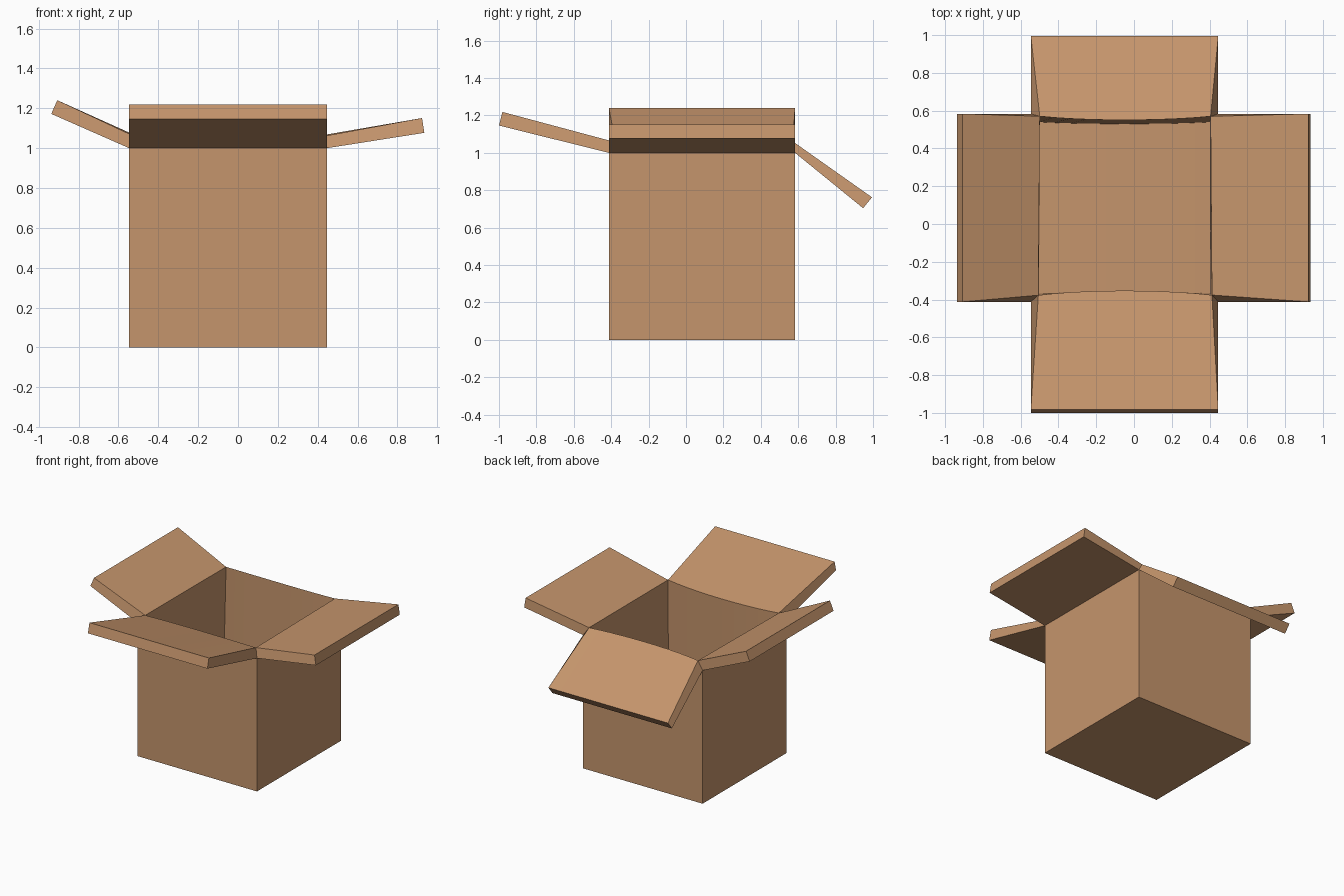
import bpy, bmesh
from mathutils import Vector as V

if "Cube" in bpy.data.objects:
    bpy.data.objects.remove(bpy.data.objects["Cube"])

X0, X1, Y0, Y1, H, T = -0.546, 0.446, -0.412, 0.583, 1.0, 0.075
SEGS = 10

# outer lower edge of each flap tip: (distance along its axis, height)
TIPS = {"left": (-0.937, 1.172), "right": (0.935, 1.077),
        "front": (-1.0, 1.146), "back": (0.947, 0.704)}
WALL = {"left": V((1, 0, 0)), "right": V((-1, 0, 0)),
        "front": V((0, 1, 0)), "back": V((0, -1, 0))}
HINGE = {"left": X0, "right": X1, "front": Y0, "back": Y1}
UP = V((0, 0, 1))


def flap_normal(side):
    """Upward normal of a flap."""
    out = -WALL[side]
    run = abs(TIPS[side][0] - HINGE[side])
    rise = TIPS[side][1] - H
    return (UP * run - out * rise).normalized()


FLAP = {s: flap_normal(s) for s in TIPS}


def offset(sides, level):
    """Inward thickness offset shared by the panels meeting at a point."""
    total = V((0, 0, 0))
    for s in sides:
        total += WALL[s]
        if level == "hinge":
            total += FLAP[s]
    if level == "bottom":
        total += UP
    return total.normalized() * T


def row(side, level):
    """Outer and inner points along one edge of a side."""
    along_x = side in ("front", "back")
    ends = ("left", "right") if along_x else ("front", "back")
    n = SEGS if along_x else 1
    d, z = TIPS[side] if level == "tip" else (HINGE[side], 0 if level == "bottom" else H)
    outer, inner = [], []
    for i in range(n + 1):
        f = i / n
        a = HINGE[ends[0]] * (1 - f) + HINGE[ends[1]] * f
        p = V((a, d, z)) if along_x else V((d, a, z))
        if level == "tip":
            off = FLAP[side] * T
        else:
            off = offset((side, ends[0]), level).lerp(offset((side, ends[1]), level), f)
            off = off.lerp(offset((side,), level), 4 * f * (1 - f))  # gentle bow
        outer.append(p)
        inner.append(p + off)
    return outer, inner


bm = bmesh.new()


def quad(*pts):
    bm.faces.new([bm.verts.new(p) for p in pts])


def strip(a, b):
    for i in range(len(a) - 1):
        quad(a[i], a[i + 1], b[i + 1], b[i])


# walls and open flaps
for side in TIPS:
    (bo, bi), (ho, hi), (to, ti) = (row(side, lv) for lv in ("bottom", "hinge", "tip"))
    strip(bo, ho)
    strip(bi, hi)
    strip(ho, to)
    strip(hi, ti)
    strip(to, ti)
    for k in (0, -1):
        quad(ho[k], to[k], ti[k], hi[k])

# floor, outside and inside
for k in (0, 1):
    strip(row("front", "bottom")[k], row("back", "bottom")[k])

bmesh.ops.remove_doubles(bm, verts=bm.verts, dist=0.0005)
bmesh.ops.recalc_face_normals(bm, faces=bm.faces)

mesh = bpy.data.meshes.new("cardboard_box")
bm.to_mesh(mesh)
bm.free()
cardboard = bpy.data.materials.new("cardboard tan")
cardboard.diffuse_color = (0.56, 0.30, 0.15, 1)
cardboard.use_nodes = True
cardboard.node_tree.nodes["Principled BSDF"].inputs["Base Color"].default_value = cardboard.diffuse_color
mesh.materials.append(cardboard)
bpy.context.collection.objects.link(bpy.data.objects.new("cardboard_box", mesh))
